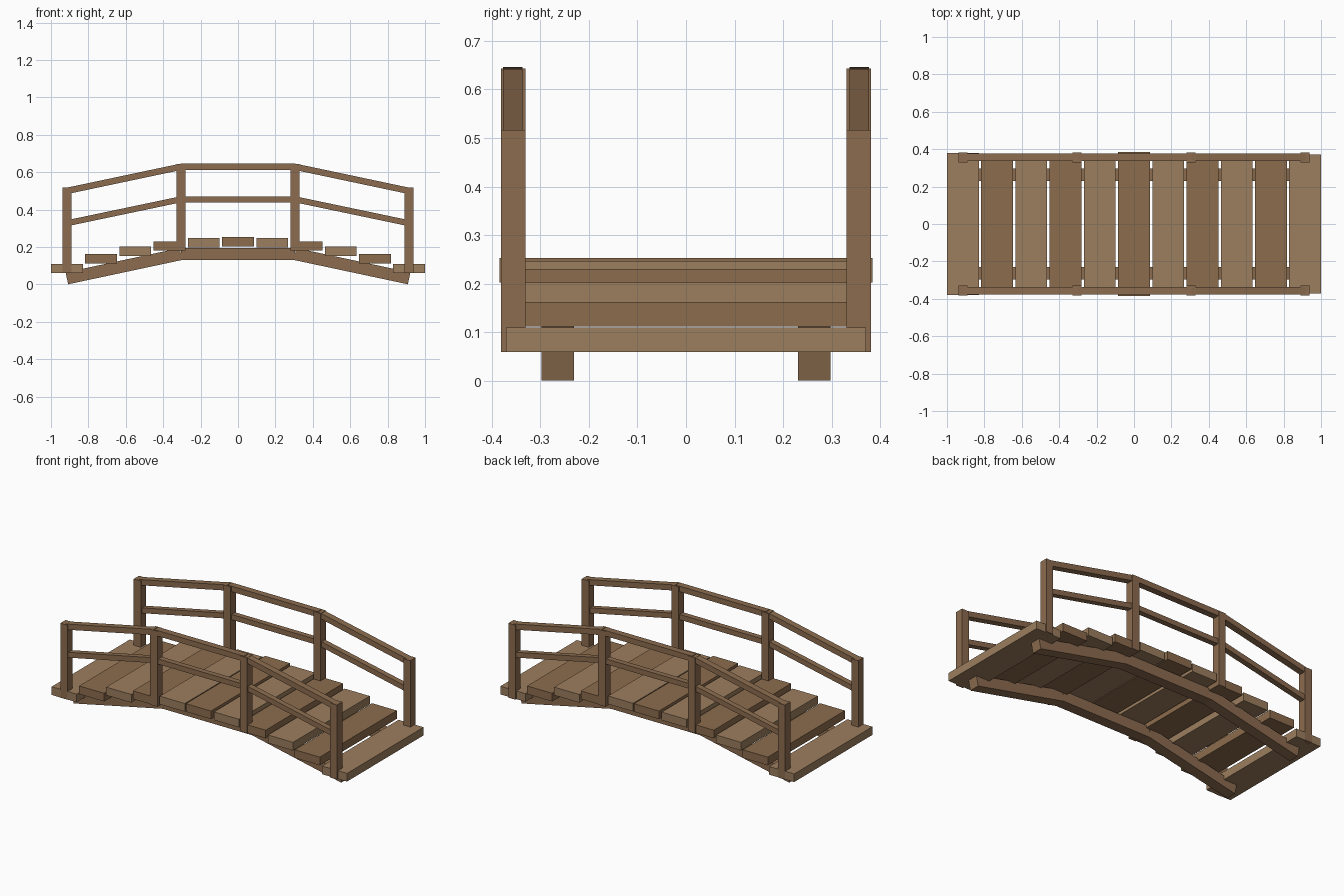
import bpy, math

if "Cube" in bpy.data.objects:
    bpy.data.objects.remove(bpy.data.objects["Cube"])


def material(name, rgb):
    m = bpy.data.materials.new(name)
    m.diffuse_color = (*rgb, 1)
    m.use_nodes = True
    m.node_tree.nodes["Principled BSDF"].inputs["Base Color"].default_value = m.diffuse_color
    return m


LIGHT = material("light_wood", (0.335, 0.21, 0.113))
DARK = material("dark_wood", (0.262, 0.15, 0.074))
FRAME = material("frame_wood", (0.262, 0.15, 0.078))


def box(name, center, size, mat, pitch=0.0):
    bpy.ops.mesh.primitive_cube_add(size=1, location=center, rotation=(0, pitch, 0))
    ob = bpy.context.object
    ob.name = name
    ob.scale = size
    ob.data.materials.append(mat)
    return ob


def beam(name, a, b, y, width, thick, mat):
    """Straight timber between two (x, z) points."""
    dx, dz = b[0] - a[0], b[1] - a[1]
    box(name, ((a[0] + b[0]) / 2, y, (a[1] + b[1]) / 2),
        (math.hypot(dx, dz), width, thick), mat, -math.atan2(dz, dx))


def arched(name, z_end, z_mid, y, width, thick):
    """Three timbers that follow the hump of the bridge."""
    pts = [(-0.915, z_end), (-0.305, z_mid), (0.305, z_mid), (0.915, z_end)]
    for i in range(3):
        beam(f"{name}_{i + 1}", pts[i], pts[i + 1], y, width, thick, FRAME)


# Deck planks stepping up to the middle
plank_z = [0.228, 0.222, 0.205, 0.178, 0.137, 0.085]
half_width = [0.379, 0.374, 0.372, 0.375, 0.376, 0.384,
              0.373, 0.376, 0.372, 0.374, 0.371]
for i in range(11):
    k = i - 5
    box(f"plank_{i + 1}", (k * 0.183, 0, plank_z[abs(k)]),
        (0.17, 2 * half_width[i], 0.05), DARK if i % 2 else LIGHT)

for side, s in (("front", -1), ("back", 1)):
    # Support beams under the deck
    arched(f"{side}_support_beam", 0.0325, 0.1625, s * 0.264, 0.066, 0.065)
    # Handrail and middle rail
    arched(f"{side}_handrail", 0.50, 0.629, s * 0.357, 0.04, 0.034)
    arched(f"{side}_middle_rail", 0.327, 0.455, s * 0.357, 0.034, 0.032)
    # Railing posts
    for j, (x, z0, z1) in enumerate([(-0.915, 0.06, 0.517), (-0.305, 0.18, 0.643),
                                     (0.305, 0.18, 0.643), (0.915, 0.06, 0.517)]):
        box(f"{side}_post_{j + 1}", (x, s * 0.3555, (z0 + z1) / 2),
            (0.048, 0.051, z1 - z0), FRAME)
